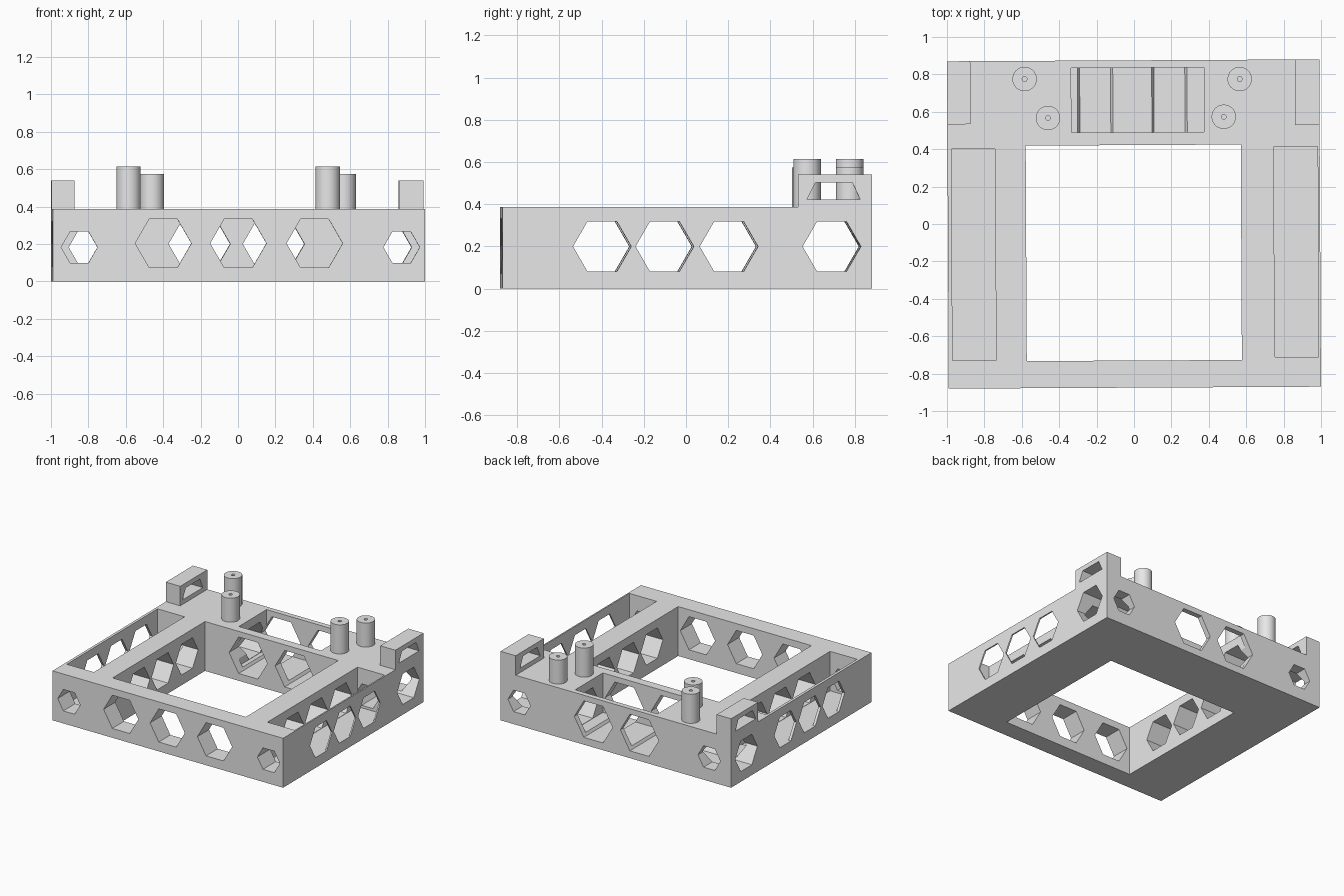
import bpy, bmesh, math

if "Cube" in bpy.data.objects:
    bpy.data.objects.remove(bpy.data.objects["Cube"])

TOP = 0.387      # height of the base block
FLOOR = 0.078    # height of the pocket floors
TURN = 0.0052    # the whole part sits very slightly turned about z

grey = bpy.data.materials.new("plain grey")
grey.diffuse_color = (0.8, 0.8, 0.8, 1)
grey.use_nodes = True
grey.node_tree.nodes["Principled BSDF"].inputs["Base Color"].default_value = grey.diffuse_color


def prism(name, outline, axis, lo, hi):
    """Extrude a 2D outline along an axis; outline is (x,y), (x,z) or (y,z)."""
    place = {"x": lambda a, b, t: (t, a, b),
             "y": lambda a, b, t: (a, t, b),
             "z": lambda a, b, t: (a, b, t)}[axis]
    bm = bmesh.new()
    ends = [[bm.verts.new(place(a, b, t)) for a, b in outline] for t in (lo, hi)]
    for ring in ends:
        bm.faces.new(ring)
    n = len(outline)
    for i in range(n):
        j = (i + 1) % n
        bm.faces.new((ends[0][i], ends[0][j], ends[1][j], ends[1][i]))
    bmesh.ops.recalc_face_normals(bm, faces=bm.faces)
    mesh = bpy.data.meshes.new(name)
    bm.to_mesh(mesh)
    bm.free()
    obj = bpy.data.objects.new(name, mesh)
    bpy.context.collection.objects.link(obj)
    mesh.materials.append(grey)
    return obj


def box(name, x0, x1, y0, y1, z0, z1):
    return prism(name, [(x0, y0), (x1, y0), (x1, y1), (x0, y1)], "z", z0, z1)


def ngon(cx, cy, r, n=6):
    return [(cx + r * math.cos(2 * math.pi * i / n),
             cy + r * math.sin(2 * math.pi * i / n)) for i in range(n)]


def cut(target, cutter):
    cutter.hide_render = True
    mod = target.modifiers.new("cut", "BOOLEAN")
    mod.operation = "DIFFERENCE"
    mod.solver = "EXACT"
    mod.object = cutter
    bpy.context.view_layer.objects.active = target
    bpy.ops.object.modifier_apply(modifier=mod.name)
    bpy.data.objects.remove(cutter, do_unlink=True)


parts = []

# Base frame with its central opening
base = box("base_frame", -0.995, 0.995, -0.875, 0.875, 0, TOP)
parts.append(base)
cut(base, box("cutter", -0.577, 0.573, -0.73, 0.422, -0.2, 0.8))

# Pockets open at the top: left, right and back
for x0, x1, y0, y1 in ((-0.974, -0.741, -0.726, 0.405),
                       (0.749, 0.984, -0.715, 0.408),
                       (-0.332, 0.378, 0.49, 0.835)):
    cut(base, box("cutter", x0, x1, y0, y1, FLOOR, 0.8))

# Hexagonal tunnels running from side to side
for y in (-0.402, -0.106, 0.198, 0.685):
    cut(base, prism("cutter", ngon(y, 0.2, 0.138), "x", -1.2, 1.2))

# Hexagonal holes through the front wall
for x in (-0.404, -0.003, 0.405):
    cut(base, prism("cutter", ngon(x, 0.203, 0.15), "y", -1.1, -0.6))

# Large hexagonal holes through the back section
for x in (-0.204, 0.193):
    cut(base, prism("cutter", ngon(x, 0.2, 0.165), "y", 0.3, 1.1))

# Small corner holes, front and back, opening into the side pockets
for x, y0, y1 in ((-0.853, -1.1, -0.6), (0.87, -1.1, -0.6),
                  (-0.806, 0.3, 1.1), (0.834, 0.3, 1.1)):
    cut(base, prism("cutter", ngon(x, 0.182, 0.097), "y", y0, y1))

# Corner tabs with a trapezoid slot
for side, x0, x1, y0 in (("left", -0.995, -0.871, 0.538),
                         ("right", 0.864, 0.995, 0.525)):
    tab = box(side + "_corner_tab", x0, x1, y0, 0.875, TOP, 0.54)
    slot = [(0.568, 0.422), (0.82, 0.422), (0.783, 0.502), (0.607, 0.502)]
    cut(tab, prism("cutter", slot, "x", x0 - 0.1, x1 + 0.1))
    parts.append(tab)

# Round standoffs with a pin hole
for name, x, y, top in (("left_back_standoff", -0.581, 0.778, 0.615),
                        ("left_front_standoff", -0.457, 0.569, 0.575),
                        ("right_front_standoff", 0.483, 0.571, 0.615),
                        ("right_back_standoff", 0.569, 0.772, 0.575)):
    post = prism(name, ngon(x, y, 0.065, 48), "z", TOP, top)
    cut(post, prism("cutter", ngon(x, y, 0.013, 16), "z", TOP + 0.05, top + 0.1))
    bpy.ops.object.select_all(action="DESELECT")
    post.select_set(True)
    bpy.context.view_layer.objects.active = post
    bpy.ops.object.shade_smooth_by_angle(angle=math.radians(30))
    parts.append(post)

for obj in parts:
    obj.rotation_euler.z = TURN
